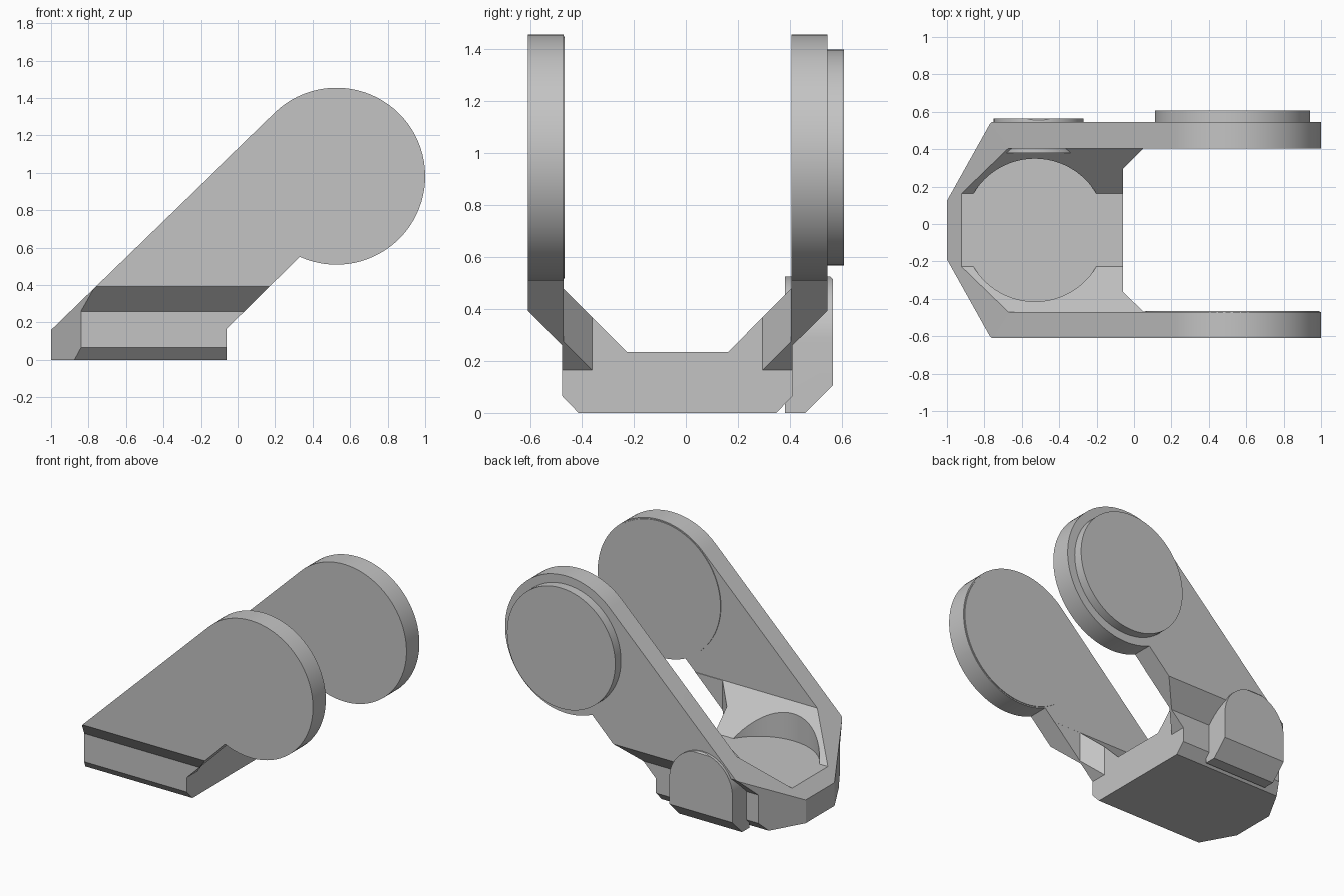
import bpy, bmesh, math
from mathutils import Vector

if "Cube" in bpy.data.objects:
    bpy.data.objects.remove(bpy.data.objects["Cube"], do_unlink=True)

MID = -0.0325             # centre plane of the fork
EYE = (0.527, 0.982)      # centre of the round arm ends (x, z)
EYE_R = 0.473

grey = bpy.data.materials.new("light grey")
grey.use_nodes = True
grey.diffuse_color = (0.55, 0.55, 0.55, 1)
grey.node_tree.nodes["Principled BSDF"].inputs["Base Color"].default_value = (0.55, 0.55, 0.55, 1)


def prism(name, points, axis, lo, hi):
    """Extrude a flat outline along the x, y or z axis."""
    place = {"x": lambda p: (lo, p[0], p[1]),
             "y": lambda p: (p[0], lo, p[1]),
             "z": lambda p: (p[0], p[1], lo)}[axis]
    bm = bmesh.new()
    face = bm.faces.new([bm.verts.new(place(p)) for p in points])
    new = bmesh.ops.extrude_face_region(bm, geom=[face])["geom"]
    step = Vector([hi - lo if a == axis else 0 for a in "xyz"])
    bmesh.ops.translate(bm, vec=step, verts=[g for g in new if isinstance(g, bmesh.types.BMVert)])
    bmesh.ops.recalc_face_normals(bm, faces=bm.faces)
    mesh = bpy.data.meshes.new(name)
    bm.to_mesh(mesh)
    bm.free()
    mesh.materials.append(grey)
    obj = bpy.data.objects.new(name, mesh)
    bpy.context.collection.objects.link(obj)
    return obj


def arc(centre, radius, start, end, steps):
    angles = [math.radians(start + (end - start) * i / steps) for i in range(steps + 1)]
    return [(centre[0] + radius * math.cos(a), centre[1] + radius * math.sin(a)) for a in angles]


def circle(centre, radius, steps=72):
    return arc(centre, radius, 0, 360, steps)[:-1]


def both_sides(half):
    """Mirror (offset, height) points about the centre plane."""
    return [(MID - u, v) for u, v in half] + [(MID + u, v) for u, v in reversed(half)]


def combine(target, cutter, operation):
    mod = target.modifiers.new("cut", "BOOLEAN")
    mod.operation, mod.solver, mod.object = operation, "EXACT", cutter
    bpy.context.view_layer.objects.active = target
    bpy.ops.object.modifier_apply(modifier=mod.name)
    bpy.data.objects.remove(cutter, do_unlink=True)


# Fork: arm outline, crossed with the U section and the pointed plan
outline = [(-1, 0), (-0.06, 0), (-0.06, 0.165)] + arc(EYE, EYE_R, -114.4, 134, 56) + [(-1, 0.16)]
fork = prism("fork", outline, "y", -0.8, 0.8)

section = both_sides([(0.38, 0), (0.4425, 0.065), (0.4425, 0.26), (0.5775, 0.393),
                      (0.5775, 1.6), (0.4375, 1.6), (0.4375, 0.478), (0.195, 0.235)])
combine(fork, prism("section", section, "x", -1.2, 1.2), "INTERSECT")

half_plan = [(-1.0, 0.157), (-0.765, 0.5775), (-0.7, 0.6), (1.1, 0.6),
             (1.1, 0.436), (0.049, 0.436), (-0.06, 0.3275)]
half_plan[2:3] = []
half_plan[2] = (1.1, 0.5776)
plan = [(x, MID - y) for x, y in half_plan] + [(x, MID + y) for x, y in reversed(half_plan)]
combine(fork, prism("plan", plan, "z", -0.2, 1.8), "INTERSECT")

# Round clearance pocket in the sloping inner walls
combine(fork, prism("pocket", circle((-0.53, MID), 0.382), "z", 0.235, 0.9), "DIFFERENCE")

# Side housing with rounded top and bevelled foot
arch = [(-0.75, 0), (-0.27, 0)] + arc((-0.51, 0.285), 0.24, 0, 180, 32)
housing = prism("side_housing", arch, "y", 0.38, 0.565)
foot = [(0.2, 0), (0.46, 0), (0.565, 0.105), (0.565, 0.515), (0.545, 0.535), (0.2, 0.535)]
combine(housing, prism("foot", foot, "x", -1, 0), "INTERSECT")

# Round boss outside the back arm and thin pad inside the front arm
boss = prism("outer_boss", circle(EYE, 0.415), "y", 0.53, 0.607)
pad = prism("inner_pad", circle(EYE, 0.465), "y", -0.48, -0.465)

# Keep flat faces crisp and the round edges smooth
bpy.ops.object.select_all(action="DESELECT")
for part in (fork, housing, boss, pad):
    part.select_set(True)
bpy.context.view_layer.objects.active = fork
bpy.ops.object.shade_smooth_by_angle(angle=math.radians(25))
